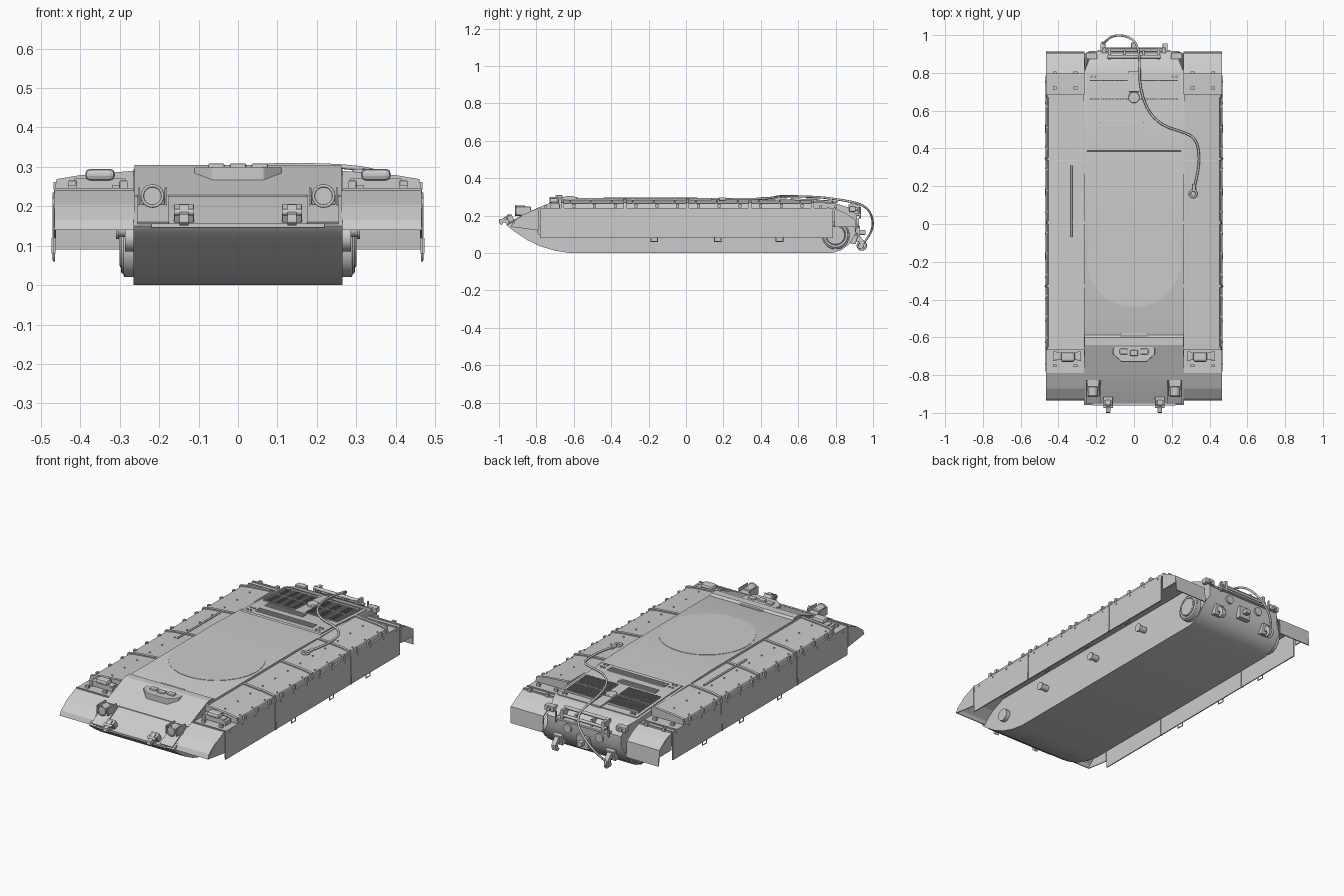
import bpy, bmesh
from math import radians, pi, sin, cos
from mathutils import Matrix, Vector

if "Cube" in bpy.data.objects:
    bpy.data.objects.remove(bpy.data.objects["Cube"])


def finish(name, bm, bevel=0, smooth=False):
    bmesh.ops.recalc_face_normals(bm, faces=bm.faces)
    me = bpy.data.meshes.new(name)
    bm.to_mesh(me)
    bm.free()
    ob = bpy.data.objects.new(name, me)
    bpy.context.collection.objects.link(ob)
    if bevel:
        m = ob.modifiers.new("bevel", 'BEVEL')
        m.width, m.segments = bevel, 2
    if smooth:
        bpy.ops.object.select_all(action='DESELECT')
        ob.select_set(True)
        bpy.context.view_layer.objects.active = ob
        bpy.ops.object.shade_smooth_by_angle(angle=radians(35))
    return ob


def boxes(name, items, rx=0, bevel=0):
    """Many boxes in one object: (centre, size), each tilted rx degrees about x."""
    bm = bmesh.new()
    for c, s in items:
        bmesh.ops.create_cube(bm, size=1, matrix=Matrix.Translation(c)
                              @ Matrix.Rotation(radians(rx), 4, 'X') @ Matrix.Diagonal((*s, 1)))
    return finish(name, bm, bevel)


def cyls(name, items, axis='Z', seg=24, bevel=0):
    """Many cylinders in one object: (centre, radius, depth)."""
    rot = {'X': Matrix.Rotation(pi/2, 4, 'Y'), 'Y': Matrix.Rotation(pi/2, 4, 'X'), 'Z': Matrix()}[axis]
    bm = bmesh.new()
    for c, r, d in items:
        bmesh.ops.create_cone(bm, cap_ends=True, segments=seg, radius1=r, radius2=r, depth=d,
                              matrix=Matrix.Translation(c) @ rot)
    return finish(name, bm, bevel, True)


def prism(name, pts, a, b, axis='X', bevel=0, smooth=False):
    """Extrude a 2D profile along an axis from a to b."""
    put = {'X': lambda p, t: (t, p[0], p[1]), 'Y': lambda p, t: (p[0], t, p[1]),
           'Z': lambda p, t: (p[0], p[1], t)}[axis]
    bm = bmesh.new()
    e0 = [bm.verts.new(put(p, a)) for p in pts]
    e1 = [bm.verts.new(put(p, b)) for p in pts]
    n = len(pts)
    bm.faces.new(e0)
    bm.faces.new(e1)
    for i in range(n):
        bm.faces.new((e0[i], e0[(i+1) % n], e1[(i+1) % n], e1[i]))
    return finish(name, bm, bevel, smooth)


def tube(name, pts, r, cyclic=False, kind='NURBS'):
    cu = bpy.data.curves.new(name, 'CURVE')
    cu.dimensions, cu.bevel_depth, cu.bevel_resolution, cu.use_fill_caps = '3D', r, 2, True
    sp = cu.splines.new(kind)
    sp.points.add(len(pts)-1)
    for q, p in zip(sp.points, pts):
        q.co = (*p, 1)
    sp.use_cyclic_u = cyclic
    if kind == 'NURBS':
        sp.use_endpoint_u, sp.order_u, sp.resolution_u = not cyclic, 3, 8
    ob = bpy.data.objects.new(name, cu)
    bpy.context.collection.objects.link(ob)
    return ob


def ring(name, c, R, r, axis='Z', n=16):
    f = {'X': lambda u, v: (0, u, v), 'Y': lambda u, v: (u, 0, v), 'Z': lambda u, v: (u, v, 0)}[axis]
    return tube(name, [Vector(c)+Vector(f(R*cos(2*pi*i/n), R*sin(2*pi*i/n))) for i in range(n)], r, True, 'POLY')


# Main hull: side profile extruded across, rear corners pinched in
hull = prism("hull", [(-.62, 0), (-.70, .012), (-.78, .036), (-.85, .07), (-.91, .11), (-.95, .14), (-.957, .15),
                      (-.82, .225), (-.64, .295), (.15, .295), (.5, .284), (.80, .265), (.88, .24), (.915, .20),
                      (.915, .14), (.90, .09), (.87, .045), (.83, .015), (.78, 0)], -.265, .265, smooth=True)
for v in hull.data.vertices:
    if v.co.y > .86 and v.co.z > .1:
        v.co.x *= .88

# Front armour slab with the stepped notch for the driver
prism("upper_front_armour", [(-.82, .229), (-.64, .305), (-.60, .305), (-.58, .29), (-.82, .215)], -.262, .262)
prism("driver_hatch", [(-.11, -.66), (-.11, -.69), (-.065, -.73), (.065, -.73), (.11, -.69), (.11, -.66),
                       (.07, -.58), (-.07, -.58)], .26, .3, 'Z', bevel=.003)
boxes("driver_periscopes", [((x, -.675 - .008*(x == 0), .298), (.042, .03, .022)) for x in (-.055, 0, .055)], bevel=.005)
boxes("nose_lip", [((0, -.955, .151), (.44, .012, .01))])
for s in (-1, 1):
    boxes("nose_plate_edge", [((s*.215, -.89, .192), (.08, .14, .006))], rx=29)

# Turret ring seat and deck details
cyls("turret_ring_seat", [((0, -.19, .294), .25, .006)], seg=64)
prism("engine_deck", [(.38, .284), (.39, .293), (.5, .29), (.80, .27), (.80, .255), (.4, .27)], -.25, .25)
for y, x0, x1 in ((.52, -.18, .05), (.437, -.18, .17)):
    w, cx, z = x1-x0, (x0+x1)/2, .294 - (y-.437)*.04
    boxes("deck_vent", [((cx, y+d, z), (w, .005, .008)) for d in (-.016, -.008, 0, .008, .016)]
          + [((x, y, z), (.006, .037, .01)) for x in (x0, x1)])
for x0, x1 in ((-.232, -.035), (.035, .23)):
    n = 24
    bars = [((x0+(x1-x0)*i/n, .66, .282), (.003, .2, .01)) for i in range(n+1)]
    bars += [((x0/2+x1/2, .56+.1*k, .282), (x1-x0, .006, .012)) for k in range(3)]
    boxes("radiator_grille", bars, rx=-3.8)
cyls("deck_filler_cap", [((0, .67, .284), .03, .016)], bevel=.003)
boxes("deck_filler_hinge", [((0, .755, .276), (.06, .11, .012))], rx=-4, bevel=.003)
cyls("deck_bolts", [((s*x, y, .294-(y-.4)*.05), .006, .01) for s in (-1, 1) for x in (.205, .225)
                    for y in (.41, .44, .78)], seg=8)

for s in (-1, 1):
    side = "right" if s > 0 else "left"
    # Track guard: flat sheet running into sloped front and rear flaps
    prism(side+"_track_guard", [(-.935, .14), (-.925, .165), (-.87, .205), (-.79, .24), (.79, .24), (.85, .215),
                                (.905, .18), (.912, .09), (.906, .09), (.898, .176), (.84, .209), (.78, .233),
                                (-.78, .233), (-.865, .198), (-.92, .158), (-.93, .14)], s*.262, s*.465)
    prism(side+"_front_flap_side", [(-.935, .14), (-.87, .205), (-.785, .24), (-.785, .12)], s*.462, s*.467)
    prism(side+"_rear_flap_side", [(.795, .238), (.905, .18), (.905, .14), (.795, .14)], s*.462, s*.467)
    # Storage panels on the guard, with gaps covered by straps
    for i, y in enumerate((-.66, -.327, .008, .343)):
        bm_pts = [(s*.264, .238), (s*.264, .284), (s*.40, .273), (s*.452, .264), (s*.458, .238)]
        prism(side+"_guard_panel_%d" % (i+1), bm_pts, y+.004, y+.329, 'Y', bevel=.003)
    for y in (-.66, -.327, .008, .343, .677):
        prism(side+"_guard_strap", [(s*.264, .24), (s*.264, .29), (s*.40, .279), (s*.46, .269), (s*.467, .235)],
              y-.008, y+.008, 'Y')
    cyls(side+"_guard_bolts", [((s*x, -.62+i*.112, z), .004, .008) for i in range(12)
                               for x, z in ((.355, .278), (.445, .266))], seg=6)
    boxes(side+"_guard_latches", [((s*.461, -.6+i*.111, .252), (.014, .016, .02)) for i in range(12)])
    boxes(side+"_guard_ribs", [((s*.365, y, .242), (.2, .008, .008)) for y in (-.785, .76, .795)])
    boxes(side+"_guard_feet", [((s*x, y, .246), (.02, .014, .016)) for x in (.31, .42) for y in (-.75, .72, .80)])
    # Side skirts in three panels, with seams and little hanging loops
    for y0, y1 in ((-.78, -.33), (-.326, .344), (.348, .785)):
        prism(side+"_skirt", [(s*.461, .24), (s*.467, .24), (s*.469, .08), (s*.463, .08)], y0, y1, 'Y')
    boxes(side+"_skirt_seams", [((s*.469, y, .16), (.004, .012, .15)) for y in (-.33, .346)])
    cyls(side+"_skirt_bolts", [((s*.467, -.74+i*.115, .225), .005, .008) for i in range(14)], 'X', 8)
    boxes(side+"_skirt_clips", [((s*.47, y, .1), (.006, .006, .04)) for y in (-.33, .346)])
    for y in (-.17, .17, .5):
        tube(side+"_skirt_loop", [(s*.467, y-.018, .085), (s*.467, y-.018, .062), (s*.467, y+.018, .062),
                                  (s*.467, y+.018, .085)], .003, False, 'POLY')
    # Running gear mounts: return rollers and final drive ring
    cyls(side+"_roller_mounts", [((s*.285, y, .14), .018, .05) for y in (-.42, 0, .4)], 'X', 12)
    cyls(side+"_roller_caps", [((s*.306, y, .14), .023, .008) for y in (-.42, 0, .4)], 'X', 12)
    cyls(side+"_final_drive", [((s*.275, .8, .095), .075, .03), ((s*.285, .8, .095), .05, .03)], 'X', 32, .003)
    ring(side+"_final_drive_rim", (s*.29, .8, .095), .06, .007, 'X', 32)
    cyls(side+"_idler_mount", [((s*.272, -.76, .12), .035, .03)], 'X', 20)
    # Headlamp with bracket and guard hoop
    x = s*.217
    cyls(side+"_headlamp", [((x, -.885, .226), .027, .05)], 'Y', 24, .004)
    ring(side+"_headlamp_rim", (x, -.911, .226), .026, .004, 'Y', 24)
    boxes(side+"_headlamp_bracket", [((x, -.855, .217), (.06, .06, .025)), ((x-s*.034, -.87, .225), (.006, .08, .045)),
                                     ((x+s*.034, -.87, .225), (.006, .08, .045))], bevel=.002)
    # Front tow hook
    x = s*.137
    prism(side+"_front_hook", [(-.93, .205), (-.955, .205), (-.975, .185), (-.998, .18), (-1.0, .16), (-.985, .15),
                               (-.975, .165), (-.955, .155), (-.93, .15)], x-.012, x+.012, bevel=.002)
    boxes(side+"_front_hook_base", [((x, -.935, .178), (.05, .03, .05))], rx=29, bevel=.003)
    cyls(side+"_front_hook_pin", [((x, -.967, .185), .008, .05)], 'X', 12)
    # Marker pod on the front of the guard
    boxes(side+"_marker_pod", [((s*.35, -.705, .28), (.075, .05, .03))], bevel=.012)
    boxes(side+"_marker_pod_base", [((s*.35, -.70, .256), (.13, .04, .03)), ((s*.42, -.70, .25), (.02, .05, .03)),
                                    ((s*.29, -.70, .25), (.02, .05, .03))], bevel=.002)
    # Rear lamp and rear tow hook
    boxes(side+"_rear_lamp", [((s*.225, .89, .235), (.06, .035, .03))], bevel=.004)
    cyls(side+"_rear_lamp_lens", [((s*.225, .91, .235), .011, .012)], 'Y', 16)
    x = s*.165
    prism(side+"_rear_hook", [(.89, .10), (.93, .09), (.955, .06), (.95, .03), (.93, .02), (.915, .03), (.93, .045),
                              (.925, .06), (.88, .065)], x-.013, x+.013, bevel=.002)
    boxes(side+"_rear_hook_base", [((x, .895, .08), (.055, .04, .06))], rx=-15, bevel=.003)
    # Rear bar brackets and small upright post
    boxes(side+"_rear_bracket", [((s*.13, .90, .235), (.016, .06, .05)), ((s*.05, .895, .225), (.012, .05, .05))])
    cyls(side+"_rear_post", [((s*.165, .93, .215), .006, .06)], 'Z', 10)

# Stowed rod on the left guard
tube("guard_rod", [(-.33, -.07, .287), (-.33, .31, .287)], .005, False, 'POLY')

# Rear plate: cross bars, hitch and access covers
cyls("rear_bars", [((0, .885, .258), .009, .28), ((0, .92, .228), .008, .3)], 'X', 16)
boxes("rear_shelf", [((0, .92, .205), (.34, .03, .012))], bevel=.002)
boxes("rear_hitch", [((0, .915, .11), (.075, .03, .07)), ((0, .94, .11), (.03, .04, .025))], bevel=.003)
cyls("rear_covers", [((x, .915, .16), .024, .02) for x in (-.1, .1)], 'Y', 20)

# Tow cable from the rear hook over the deck to the right guard
tube("tow_cable", [(-.165, .945, .05), (-.15, .975, .08), (-.09, 1.004, .15), (-.01, .985, .225), (.025, .93, .265),
                   (.03, .84, .282), (.03, .73, .298), (.07, .60, .303), (.15, .52, .304), (.25, .49, .302),
                   (.32, .46, .295), (.345, .39, .289), (.342, .28, .288), (.318, .19, .288)], .006)
ring("cable_deck_eye", (.313, .16, .288), .018, .006)
cyls("cable_ferrules", [((.318, .195, .288), .009, .035)], 'Y', 12)
ring("cable_rear_eye", (-.165, .94, .04), .022, .006, 'X')
